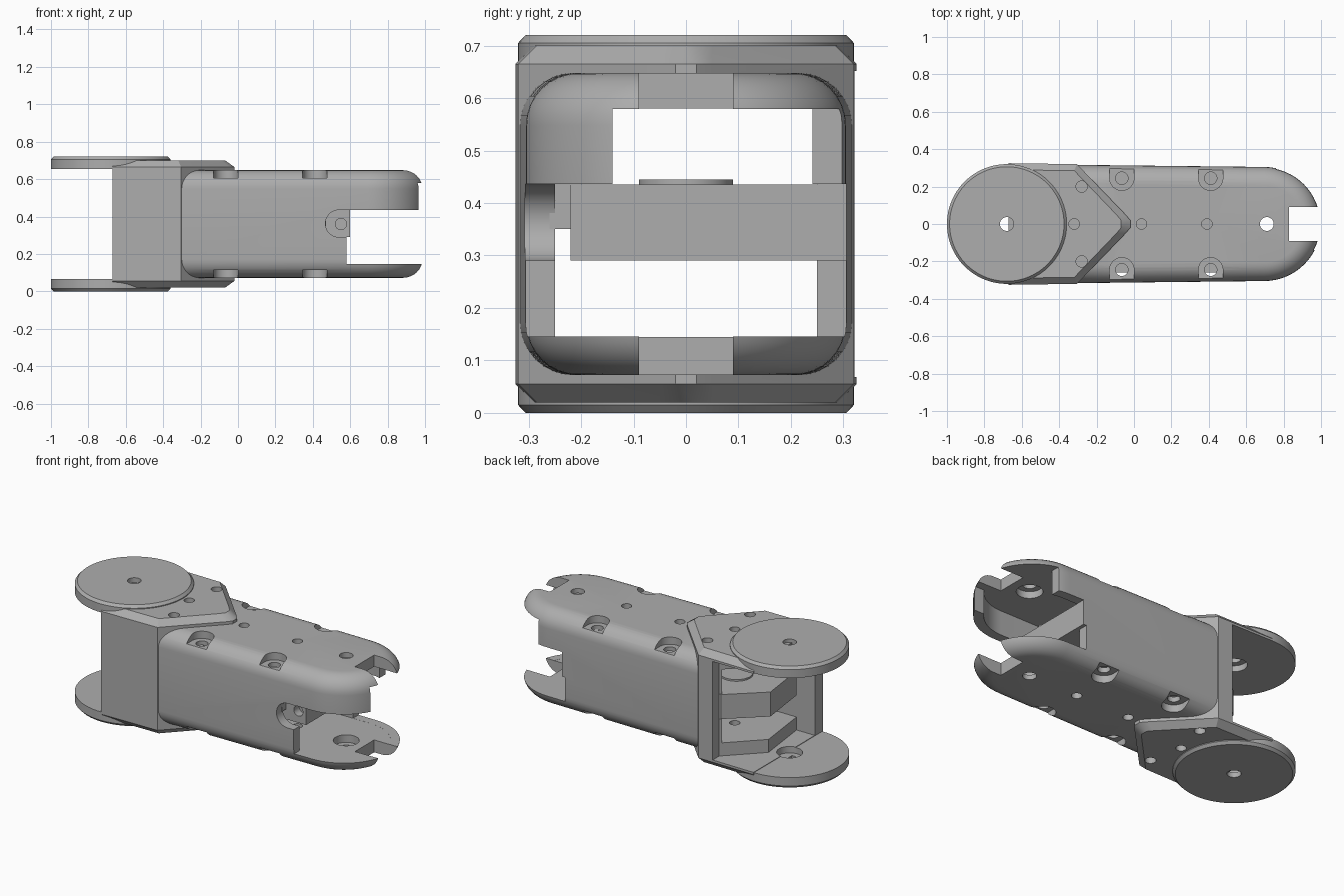
import bpy, bmesh
from math import sin, cos, pi, radians
from mathutils import Matrix

cube = bpy.data.objects.get("Cube")
if cube:
    bpy.data.objects.remove(cube)

grey = bpy.data.materials.new("plain grey")
grey.use_nodes = True
COLOUR = (0.42, 0.42, 0.42, 1)
grey.diffuse_color = COLOUR
grey.node_tree.nodes["Principled BSDF"].inputs["Base Color"].default_value = COLOUR

MID = 0.36  # height of the mirror plane


def loft(name, rings):
    """Solid from stacked closed rings of equal length."""
    bm = bmesh.new()
    rows = [[bm.verts.new(p) for p in ring] for ring in rings]
    n = len(rows[0])
    for low, high in zip(rows, rows[1:]):
        for i in range(n):
            j = (i + 1) % n
            bm.faces.new((low[i], low[j], high[j], high[i]))
    bm.faces.new(rows[0][::-1])
    bm.faces.new(rows[-1])
    bmesh.ops.recalc_face_normals(bm, faces=bm.faces)
    mesh = bpy.data.meshes.new(name)
    bm.to_mesh(mesh)
    bm.free()
    mesh.materials.append(grey)
    obj = bpy.data.objects.new(name, mesh)
    bpy.context.collection.objects.link(obj)
    return obj


def prism(name, plan, z0, z1):
    return loft(name, [[(x, y, z) for x, y in plan] for z in (z0, z1)])


def box(x0, x1, y0, y1, z0, z1, name="cutter"):
    return prism(name, [(x0, y0), (x1, y0), (x1, y1), (x0, y1)], z0, z1)


def circle(x, y, r, n=48):
    return [(x + r * cos(2 * pi * i / n), y + r * sin(2 * pi * i / n)) for i in range(n)]


def rod(x, y, r, z0, z1, name="cutter"):
    return prism(name, circle(x, y, r), z0, z1)


def rod_y(x, z, r, y0, y1):
    return loft("cutter", [[(a, y, b) for a, b in circle(x, z, r)] for y in (y0, y1)])


def mirrored(maker, x, y, r, z0, z1):
    """The same cut at the top and at the bottom."""
    return [maker(x, y, r, z0, z1), maker(x, y, r, 2 * MID - z1, 2 * MID - z0)]


def combine(obj, others, operation="DIFFERENCE"):
    for other in others:
        other.hide_render = True
        mod = obj.modifiers.new("cut", "BOOLEAN")
        mod.operation, mod.solver, mod.object = operation, "EXACT", other
    bpy.context.view_layer.update()
    graph = bpy.context.evaluated_depsgraph_get()
    mesh = bpy.data.meshes.new_from_object(obj.evaluated_get(graph))
    obj.modifiers.clear()
    obj.data = mesh
    for other in others:
        bpy.data.objects.remove(other)


def finish(obj):
    bpy.ops.object.select_all(action="DESELECT")
    obj.select_set(True)
    bpy.context.view_layer.objects.active = obj
    bpy.ops.object.shade_smooth_by_angle(angle=radians(30))


# Body: tapered bar with a round nose and filleted long edges
def bar_plan(inset, r=0.305, x0=-0.39, w0=0.317, nose=0.695):
    arc = [radians(-90 + 180 * i / 32) for i in range(33)]
    return ([(x0, w0 - inset), (x0, inset - w0)] +
            [(nose + (r - inset) * cos(a), (r - inset) * sin(a)) for a in arc])


FILLET, HALF = 0.1, 0.288
rings = []
for side in (-1, 1):
    steps = [radians(90 * i / 8) for i in range(9)]
    for a in (steps[::-1] if side < 0 else steps):
        z = MID + side * (HALF - FILLET + FILLET * sin(a))
        rings.append([(x, y, z) for x, y in bar_plan(FILLET * (1 - cos(a)))])
housing = loft("housing", rings)


# Collar: pointed block with chamfered rims, wrapped round the body
def collar_plan(d):
    half = [(-0.67, 0.325 - d), (-0.305 - d * 0.4, 0.32 - d),
            (-0.045 - d * 1.4, 0.05), (-0.02 - d * 1.4, 0.02)]
    return half + [(x, -y) for x, y in half[::-1]]


collar = loft("collar", [[(x, y, z) for x, y in collar_plan(d)] for z, d in
                         ((0.02, 0.035), (0.055, 0), (0.665, 0), (0.70, 0.035))])
combine(housing, [collar], "UNION")

# Hollow core, open rear corner and stepped nose opening
core = prism("cutter", bar_plan(0, 0.25, -1.2, 0.25), 0.145, 0.58)
rear = prism("cutter", [(-1, -0.25), (-0.55, -0.25), (-0.59, 0.07), (-0.40, 0.26),
                        (-0.40, 0.5), (-1, 0.5)], 0.068, 0.652)
combine(housing, [
    core, rear,
    box(0.58, 1.2, -0.5, 0.5, 0.1455, 0.29),
    box(0.60, 1.2, -0.5, 0.5, 0.285, 0.436),
    box(0.76, 1.2, -0.14, 0.5, 0.43, 0.5795),
    box(0.83, 1.2, -0.09, 0.09, -0.1, 0.9),
    box(0.54, 0.7, -0.5, -0.2, 0.29, 0.435),
    rod_y(0.54, 0.3625, 0.0725, -0.5, -0.2),
])

# Screw pockets and holes, alike above and below
cuts = [rod(0.71, 0, 0.037, -0.1, 0.9)]
for x in (-0.065, 0.41):
    for side in (-1, 1):
        y = 0.245 * side
        cuts += mirrored(rod, x, y, 0.065, 0.605, 0.8)
        y0, y1 = sorted((y, 0.5 * side))
        for z0, z1 in ((0.605, 0.8), (-0.08, 0.115)):
            cuts.append(box(x - 0.065, x + 0.065, y0, y1, z0, z1))
        cuts.append(rod(x, y, 0.033, -0.1, 0.9))
for x in (-0.32, 0.04, 0.39):
    cuts += mirrored(rod, x, 0, 0.028, 0.56, 0.8)
for y in (-0.2, 0.2):
    cuts += mirrored(rod, -0.28, y, 0.03, 0.64, 0.8)
cuts += mirrored(rod, 0.71, 0, 0.07, 0.56, 0.62)
cuts += mirrored(rod, -0.68, 0, 0.07, 0.6, 0.69)
combine(housing, cuts)
finish(housing)

# Round pivot discs with a chamfered rim and counterbored hole
for name, side in (("top_disc", 1), ("bottom_disc", -1)):
    disc = loft(name, [[(x, y, MID + side * h) for x, y in circle(-0.68, 0, r, 96)]
                       for h, r in ((0.295, 0.32), (0.345, 0.32), (0.36, 0.306))])
    bore = sorted((MID + side * 0.25, MID + side * 0.33))
    combine(disc, [rod(-0.68, 0, 0.037, -0.1, 0.9), rod(-0.68, 0, 0.07, *bore)])
    finish(disc)

# Inner shelf with a slanted rear end and a side screw hole
shelf = prism("shelf", [(-0.57, -0.22), (-0.61, 0.08), (-0.41, 0.26),
                        (0.6, 0.303), (0.6, -0.22)], 0.29, 0.435)
combine(shelf, [rod_y(0.55, 0.36, 0.03, -0.3, -0.17)])
finish(shelf)
finish(box(-0.5, 0.47, -0.26, -0.219, 0.35, 0.435, "shelf_ledge"))
finish(rod(-0.33, 0, 0.09, 0.43, 0.445, "shelf_boss"))
